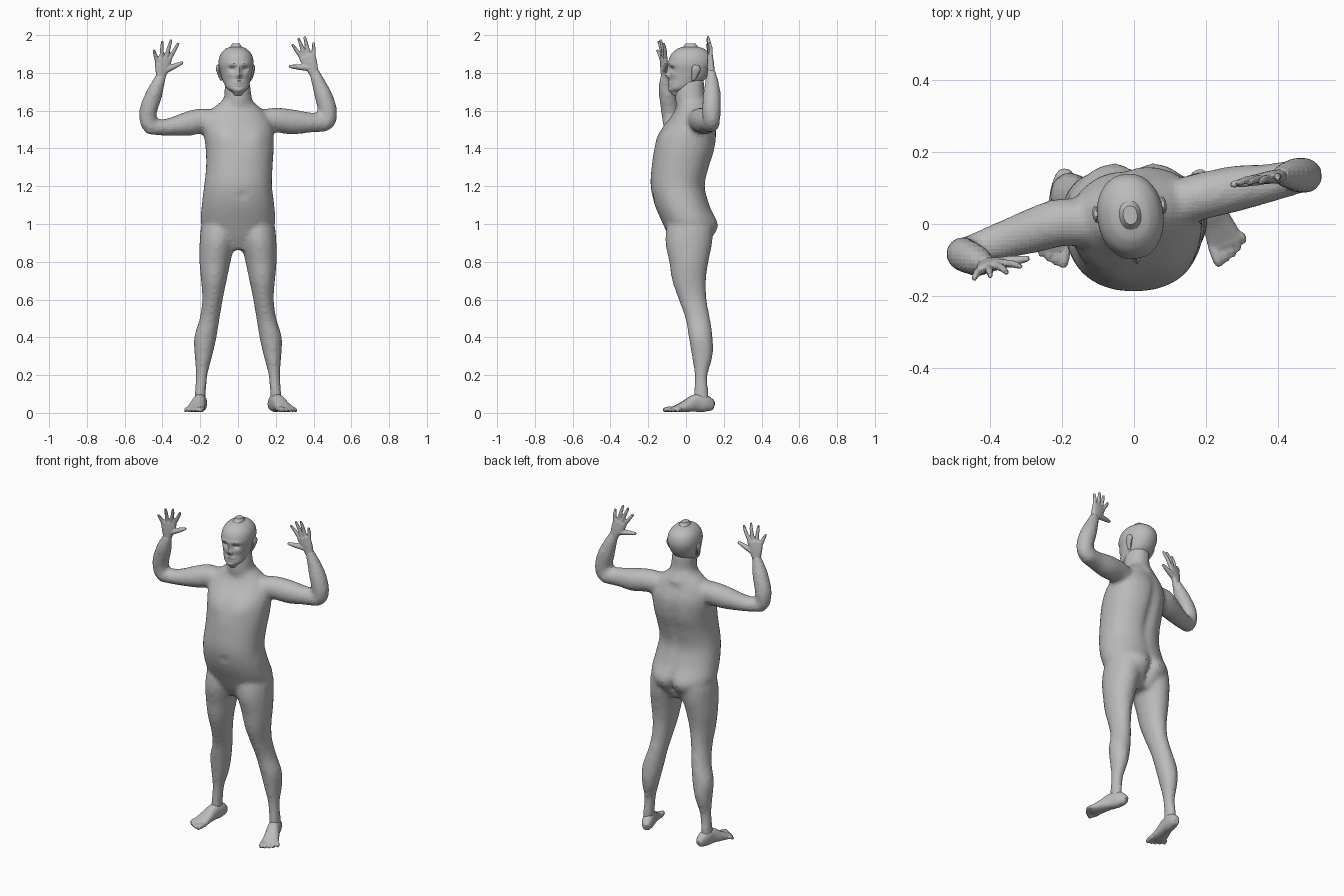
import bpy, bmesh, math
from mathutils import Vector, Matrix

cube = bpy.data.objects.get("Cube")
if cube:
    bpy.data.objects.remove(cube, do_unlink=True)

skin = bpy.data.materials.new("plain grey")
skin.use_nodes = True
GREY = (0.5, 0.5, 0.5, 1.0)
skin.diffuse_color = GREY
skin.node_tree.nodes["Principled BSDF"].inputs["Base Color"].default_value = GREY

X, Y, Z = Vector((1, 0, 0)), Vector((0, 1, 0)), Vector((0, 0, 1))


def catmull(rows, steps):
    """Smoothly resample rows of numbers."""
    rows = [Vector(r) for r in rows]
    out = []
    for i in range(len(rows) - 1):
        a, b, c, d = rows[max(i - 1, 0)], rows[i], rows[i + 1], rows[min(i + 2, len(rows) - 1)]
        for k in range(steps):
            t = k / steps
            out.append(b + (c - a) * (t / 2) + (a * 2 - b * 5 + c * 4 - d) * (t * t / 2)
                       + (b * 3 - a - c * 3 + d) * (t ** 3 / 2))
    return out + [rows[-1]]


def tube(bm, rows, side=X, level=False, sides=20, steps=4, power=2.0):
    """Loft rounded rings; each row is x, y, z, radius along side, other radius."""
    rows = catmull([r if len(r) == 5 else (*r, r[3]) for r in rows], steps)
    rings = []
    for i, row in enumerate(rows):
        before, after = rows[max(i - 1, 0)], rows[min(i + 1, len(rows) - 1)]
        along = (Vector(after[:3]) - Vector(before[:3])).normalized()
        rings.append((Vector(row[:3]), Z if level else along, row[3], row[4]))
    # rounded ends
    for end, sign in ((0, -1), (-1, 1)):
        c, t, ra, rb = rings[end]
        direction = sign * t
        if level and rows[0][2] > rows[-1][2]:
            direction = -direction
        cap = (c + direction * min(ra, rb) * 0.6, t, ra * 0.65, rb * 0.65)
        rings.insert(0 if end == 0 else len(rings), cap)
    loops, made = [], []
    for c, t, ra, rb in rings:
        u = (side - t * side.dot(t)).normalized()
        w = t.cross(u)
        loop = []
        for k in range(sides):
            ang = math.tau * k / sides
            ca, sa = math.cos(ang), math.sin(ang)
            p = (u * math.copysign(abs(ca) ** (2 / power), ca) * ra
                 + w * math.copysign(abs(sa) ** (2 / power), sa) * rb)
            loop.append(bm.verts.new(c + p))
        loops.append(loop)
        made += loop
    for lo, hi in zip(loops, loops[1:]):
        for k in range(sides):
            n = (k + 1) % sides
            bm.faces.new((lo[k], lo[n], hi[n], hi[k]))
    bm.faces.new(loops[0][::-1])
    bm.faces.new(loops[-1])
    return made


def sculpt(verts, bumps, mid_y):
    """Push front (-1) or back (+1) verts in or out with soft bumps."""
    for v in verts:
        x, y, z = v.co
        for bx, bz, sx, sz, facing, out in bumps:
            if (y - mid_y) * facing > 0:
                v.co.y += facing * out * math.exp(-((x - bx) / sx) ** 2 - ((z - bz) / sz) ** 2)


def finish(bm, name, voxel=None, smooth=4):
    bmesh.ops.recalc_face_normals(bm, faces=bm.faces)
    mesh = bpy.data.meshes.new(name)
    bm.to_mesh(mesh)
    bm.free()
    mesh.materials.append(skin)
    ob = bpy.data.objects.new(name, mesh)
    bpy.context.collection.objects.link(ob)
    if voxel:
        fuse = ob.modifiers.new("fuse", 'REMESH')
        fuse.mode, fuse.voxel_size = 'VOXEL', voxel
        soft = ob.modifiers.new("soften", 'SMOOTH')
        soft.factor, soft.iterations = 0.5, smooth
    return ob


# torso
body = bmesh.new()
torso = tube(body, [
    (0, .02, .93, .15, .11), (0, .018, 1, .195, .14), (0, -.02, 1.1, .192, .145),
    (0, -.042, 1.2, .18, .145), (.005, -.03, 1.3, .176, .152), (.008, -.008, 1.4, .18, .158),
    (.005, .015, 1.5, .185, .14), (0, .03, 1.57, .165, .105), (0, .035, 1.615, .125, .085),
    (0, .03, 1.65, .08, .08)], level=True, sides=48, steps=6, power=2.2)
sculpt(torso, [
    (.08, .97, .07, .08, 1, .02), (-.08, .97, .07, .08, 1, .02), (0, .95, .02, .09, 1, -.03),
    (0, 1.35, .025, .18, 1, -.018), (.02, 1.155, .012, .015, -1, -.02),
    (.085, 1.46, .06, .05, -1, .012), (-.085, 1.46, .06, .05, -1, .012)], 0)
for v in torso:
    turn = min(max((v.co.z - 1.2) / .3, 0), 1) * .18
    v.co.xy = (Matrix.Rotation(turn, 2) @ v.co.xy)

# neck
tube(body, [(0, .05, 1.58, .09), (0, .022, 1.66, .075, .08), (-.005, .022, 1.76, .066, .075)])

# legs
for s in (1, -1):
    tube(body, [(s * x, y, z, a, b) for x, y, z, a, b in (
        (.1, .02, .98, .098, .125), (.11, .015, .9, .094, .125), (.122, .015, .8, .083, .105),
        (.128, .016, .7, .068, .09), (.135, .035, .6, .055, .075), (.15, .062, .5, .053, .066),
        (.173, .078, .4, .06, .064), (.183, .086, .3, .047, .056), (.192, .08, .2, .031, .036),
        (.2, .08, .1, .03, .04), (.2, .08, .06, .03, .04))], level=True)

# left arm, then right arm: upper arm and forearm
tube(body, [(.12, .06, 1.54, .065), (.2, .08, 1.55, .066), (.29, .1, 1.54, .064, .067),
            (.38, .115, 1.537, .054), (.465, .135, 1.535, .048)], side=Y)
tube(body, [(.475, .135, 1.54, .045), (.475, .135, 1.6, .05), (.452, .137, 1.68, .048),
            (.425, .137, 1.75, .037), (.402, .133, 1.81, .029, .023)])
tube(body, [(-.12, .0, 1.54, .065), (-.2, .005, 1.545, .067), (-.27, -.015, 1.53, .064),
            (-.38, -.05, 1.512, .052, .045), (-.47, -.08, 1.515, .043)], side=Y)
tube(body, [(-.475, -.08, 1.525, .043), (-.475, -.085, 1.6, .048), (-.443, -.1, 1.69, .045),
            (-.42, -.11, 1.75, .034), (-.408, -.113, 1.79, .028, .023)])
finish(body, "body", voxel=.013, smooth=8)

# head with sculpted face
head = bmesh.new()
skull = tube(head, [
    (0, -.045, 1.698, .03, .035), (0, -.028, 1.72, .057, .062), (0, .004, 1.76, .073, .09),
    (0, .018, 1.8, .083, .106), (0, .023, 1.85, .092, .117), (0, .025, 1.895, .083, .106),
    (0, .025, 1.925, .058, .075), (0, .025, 1.938, .03, .04)],
    level=True, sides=56, steps=6, power=2.15)
face = [(0, 1.785, .014, .014, -1, .022), (0, 1.81, .01, .025, -1, .012),
        (0, 1.75, .026, .008, -1, .009), (0, 1.735, .022, .005, -1, .005),
        (0, 1.705, .025, .015, -1, .008)]
for s in (1, -1):
    face += [(s * .034, 1.822, .018, .012, -1, -.014), (s * .034, 1.848, .026, .01, -1, .005),
             (s * .045, 1.79, .02, .016, -1, .004)]
sculpt(skull, face, .02)
# ears
for s in (1, -1):
    tube(head, [(s * .078, .028, 1.765, .008, .01), (s * .087, .034, 1.79, .009, .018),
                (s * .094, .04, 1.82, .01, .024), (s * .095, .043, 1.838, .007, .016)], sides=12)
ob = finish(head, "head")
ob.rotation_euler.z = .14
ob.location.x = -.007


# hands
def hand(name, wrist, outer, inner, tips, thumb):
    bm = bmesh.new()
    wrist, outer, inner = Vector(wrist), Vector(outer), Vector(inner)
    mid, across = (outer + inner) / 2, inner - outer
    width = across.length / 2
    low = wrist - (mid - wrist) * .3
    tube(bm, [(*low, .026, .02), (*wrist, .027, .019),
              (*wrist.lerp(mid, .5), width * .9, .018), (*mid, width * 1.05, .014)],
         side=across.normalized(), power=2.4)
    for k, tip in enumerate(tips):
        base = outer + across * (.08 + .28 * k)
        base, tip = base.lerp(wrist, .15), Vector(tip)
        bend = base.lerp(tip, .55) + Y * .004
        tube(bm, [(*base, .012), (*bend, .0105), (*tip.lerp(base, .08), .0075)], side=Y, sides=12)
    root, tip = wrist.lerp(inner, .25), Vector(thumb)
    tube(bm, [(*root, .018), (*root.lerp(tip, .5), .015), (*tip.lerp(root, .08), .009)],
         side=Y, sides=12)
    finish(bm, name, voxel=.0045, smooth=3)


hand("right_hand", (-.408, -.113, 1.785), (-.436, -.128, 1.865), (-.352, -.108, 1.885),
     [(-.447, -.155, 1.925), (-.4, -.147, 1.975), (-.352, -.137, 1.982), (-.312, -.12, 1.963)],
     (-.288, -.095, 1.857))
hand("left_hand", (.4, .133, 1.805), (.408, .13, 1.89), (.322, .124, 1.89),
     [(.4, .125, 1.965), (.35, .115, 2.0), (.317, .112, 1.99), (.284, .11, 1.955)],
     (.264, .108, 1.835))


# feet
def foot(name, x, angle):
    bm = bmesh.new()
    tube(bm, [(0, .055, .04, .026, .032), (0, .02, .05, .034, .046), (0, -.03, .052, .036, .047),
              (.004, -.08, .037, .042, .033), (.006, -.13, .023, .049, .02),
              (.006, -.15, .02, .047, .015)], power=2.3)
    for k in range(5):
        tx, reach = -.03 + .0185 * k, -.2 + .0022 * k * k
        r = .015 if k == 0 else .0105
        tube(bm, [(tx, -.135, .02, r), (tx + .003 * k, reach + .025, .019, r),
                  (tx + .003 * k, reach + .008, r, r * .85)], sides=12)
    flip = Matrix.Scale(-1 if x < 0 else 1, 4, X)
    move = Matrix.Translation((x, .08, 0)) @ Matrix.Rotation(angle, 4, 'Z') @ flip
    bmesh.ops.transform(bm, matrix=move, verts=bm.verts)
    finish(bm, name, voxel=.006, smooth=3)


foot("left_foot", .2, math.radians(20))
foot("right_foot", -.2, math.radians(-8))
